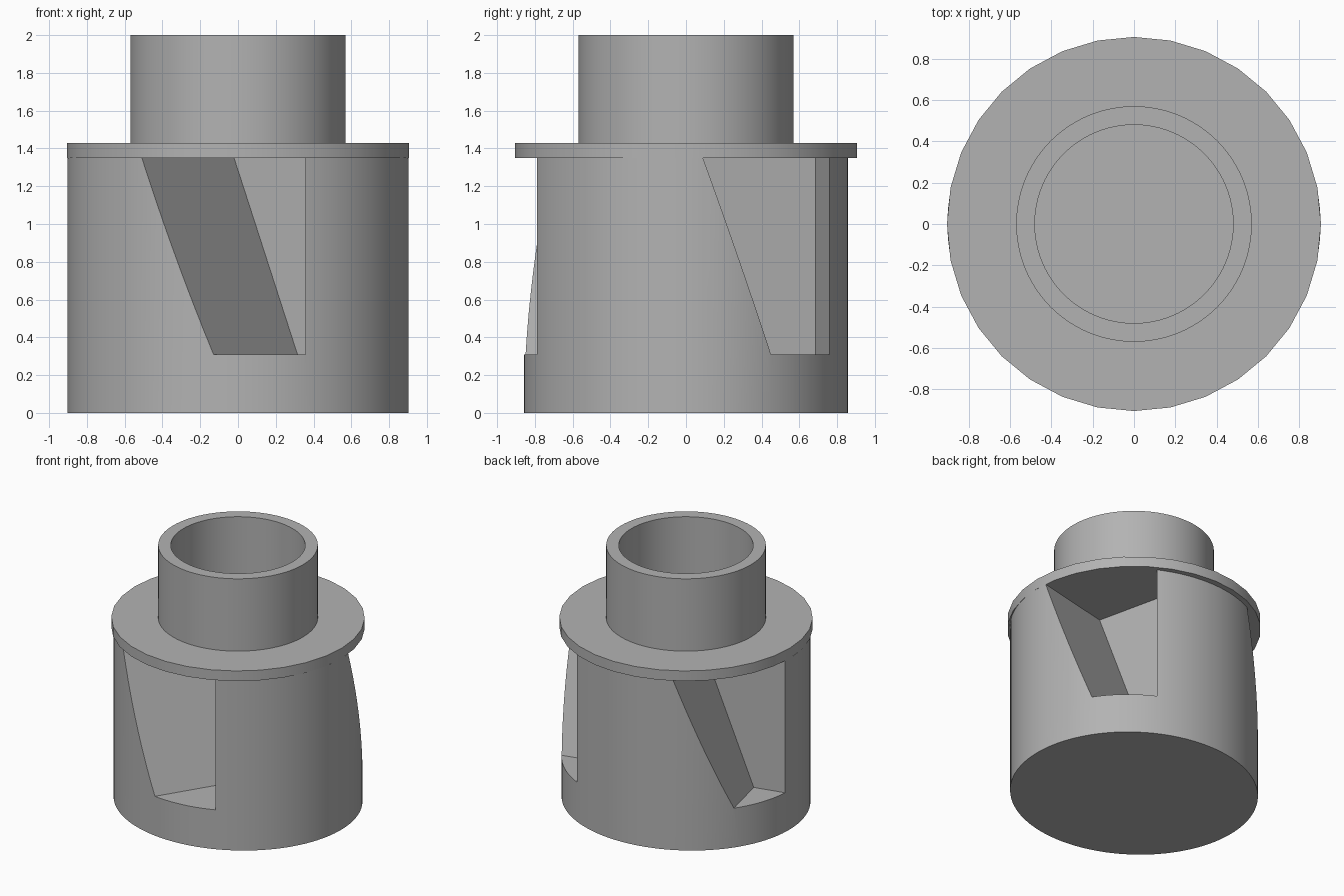
import bpy, bmesh
from math import radians, sin, cos
from mathutils import Vector

cube = bpy.data.objects.get("Cube")
if cube:
    bpy.data.objects.remove(cube, do_unlink=True)

grey = bpy.data.materials.new("plain grey")
grey.use_nodes = True
grey.diffuse_color = (0.45, 0.45, 0.45, 1)
grey.node_tree.nodes["Principled BSDF"].inputs["Base Color"].default_value = grey.diffuse_color

FLOOR, CEILING, RIM, TOP = 0.31, 1.35, 1.43, 2.0


def add_object(name, bm):
    bmesh.ops.recalc_face_normals(bm, faces=bm.faces)
    mesh = bpy.data.meshes.new(name)
    bm.to_mesh(mesh)
    bm.free()
    mesh.materials.append(grey)
    obj = bpy.data.objects.new(name, mesh)
    bpy.context.collection.objects.link(obj)
    return obj


def activate(obj):
    bpy.ops.object.select_all(action='DESELECT')
    obj.select_set(True)
    bpy.context.view_layer.objects.active = obj


def smooth(obj):
    activate(obj)
    bpy.ops.object.shade_smooth_by_angle(angle=radians(30))


def drum(name, rx, ry, z0, z1, sides):
    bm = bmesh.new()
    bmesh.ops.create_cone(bm, cap_ends=True, segments=sides, radius1=1, radius2=1, depth=1)
    for v in bm.verts:
        v.co = (v.co.x * rx, v.co.y * ry, z0 if v.co.z < 0 else z1)
    return add_object(name, bm)


def pocket_cutter(name, heading, depth, left_top, left_bottom, right):
    """Prism with one slanted side, driven into the body along the heading."""
    a = radians(heading)
    inward = Vector((cos(a), sin(a), 0))
    across = Vector((sin(a), -cos(a), 0))
    over = 0.1
    slope = (left_top - left_bottom) / (CEILING - FLOOR)
    high = CEILING + over
    profile = [(left_bottom, FLOOR), (right, FLOOR), (right, high),
               (left_top + slope * over, high)]
    bm = bmesh.new()
    outer, inner = [[bm.verts.new(inward * n + across * u + Vector((0, 0, z)))
                     for u, z in profile] for n in (-1.4, depth)]
    bm.faces.new(outer)
    bm.faces.new(inner)
    for i in range(4):
        j = (i + 1) % 4
        bm.faces.new((outer[i], outer[j], inner[j], inner[i]))
    cutter = add_object(name, bm)
    cutter.hide_render = True
    return cutter


# Oval body with three angled pockets
body = drum("body", 0.903, 0.858, 0, CEILING, 128)
pockets = [
    ("front_pocket", 58, 0.05, -0.056, 0.34, 0.72),
    ("left_pocket", 193, -0.255, -0.115, 0.265, 0.645),
    ("back_pocket", 283, -0.255, 0.233, 0.625, 1.0),
]
for spec in pockets:
    cutter = pocket_cutter(*spec)
    activate(body)
    cut = body.modifiers.new(spec[0], 'BOOLEAN')
    cut.operation = 'DIFFERENCE'
    cut.solver = 'EXACT'
    cut.object = cutter
    bpy.ops.object.modifier_apply(modifier=cut.name)
    bpy.data.objects.remove(cutter, do_unlink=True)
smooth(body)

# Faceted flange closing the pockets from above
flange = drum("flange", 0.905, 0.905, CEILING, RIM, 32)
smooth(flange)

# Open collar: wall profile spun around the axis, with a closed floor
bm = bmesh.new()
wall = [(0.57, RIM), (0.57, TOP), (0.48, TOP), (0.48, RIM + 0.002), (0, RIM + 0.002)]
points = [bm.verts.new((r, 0, z)) for r, z in wall]
edges = [bm.edges.new(pair) for pair in zip(points, points[1:])]
bmesh.ops.spin(bm, geom=points + edges, cent=(0, 0, 0), axis=(0, 0, 1),
               angle=radians(360), steps=96, use_duplicate=False)
bmesh.ops.remove_doubles(bm, verts=bm.verts, dist=0.0005)
collar = add_object("collar", bm)
smooth(collar)
